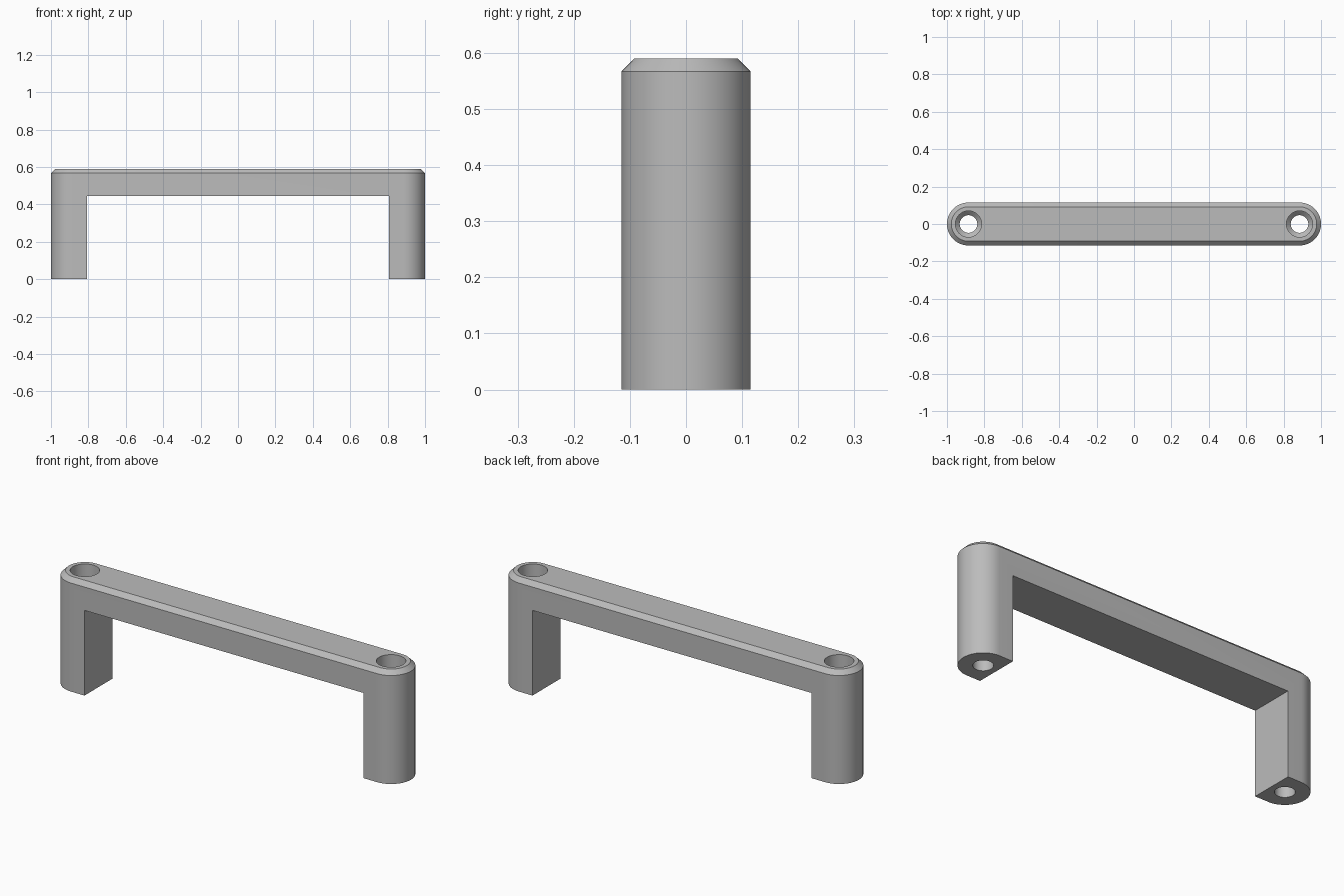
import bpy, bmesh, math

cube = bpy.data.objects.get("Cube")
if cube:
    bpy.data.objects.remove(cube, do_unlink=True)

HOLE_X, RADIUS, HEIGHT, CHAMFER = 0.885, 0.115, 0.59, 0.023
SEGMENTS = 32

grey = bpy.data.materials.new("satin_grey")
grey.use_nodes = True
grey.diffuse_color = (0.5, 0.5, 0.5, 1)
grey.node_tree.nodes["Principled BSDF"].inputs["Base Color"].default_value = (0.5, 0.5, 0.5, 1)


def loft(name, levels, outline):
    """Stack the outline at each (z, radius) level and cap both ends."""
    bm = bmesh.new()
    rings = [[bm.verts.new((x, y, z)) for x, y in outline(r)] for z, r in levels]
    count = len(rings[0])
    for low, high in zip(rings, rings[1:]):
        for i in range(count):
            j = (i + 1) % count
            bm.faces.new((low[i], low[j], high[j], high[i]))
    bm.faces.new(rings[0][::-1])
    bm.faces.new(rings[-1])
    mesh = bpy.data.meshes.new(name)
    bm.to_mesh(mesh)
    bm.free()
    mesh.materials.append(grey)
    obj = bpy.data.objects.new(name, mesh)
    bpy.context.collection.objects.link(obj)
    return obj


def arc(cx, r, start, sweep, steps):
    return [(cx + r * math.cos(start + sweep * i / steps),
             r * math.sin(start + sweep * i / steps)) for i in range(steps + 1)]


def stadium(r):
    return (arc(HOLE_X, r, -math.pi / 2, math.pi, SEGMENTS)
            + arc(-HOLE_X, r, math.pi / 2, math.pi, SEGMENTS))


def cut(target, cutter):
    mod = target.modifiers.new(cutter.name, "BOOLEAN")
    mod.operation = "DIFFERENCE"
    mod.solver = "EXACT"
    mod.object = cutter
    bpy.context.view_layer.objects.active = target
    bpy.ops.object.modifier_apply(modifier=mod.name)
    bpy.data.objects.remove(cutter, do_unlink=True)


# Round-ended handle body with a chamfered top rim
handle = loft("pull_handle", [(0, RADIUS), (HEIGHT - CHAMFER, RADIUS),
                              (HEIGHT, RADIUS - CHAMFER)], stadium)

# Grip opening between the two legs
opening = loft("grip_opening", [(-0.1, 0.807), (0.445, 0.807)],
               lambda r: [(-r, -0.3), (r, -0.3), (r, 0.3), (-r, 0.3)])
cut(handle, opening)

# Recessed screw holes running down through each leg
for side in (-1, 1):
    hole = loft("screw_hole", [(-0.1, 0.047), (0.42, 0.047), (0.443, 0.07), (0.7, 0.07)],
                lambda r: arc(side * HOLE_X, r, 0, 2 * math.pi, 2 * SEGMENTS)[:-1])
    cut(handle, hole)

# Smooth round surfaces, crisp edges
bpy.ops.object.select_all(action="DESELECT")
handle.select_set(True)
bpy.context.view_layer.objects.active = handle
bpy.ops.object.shade_smooth_by_angle(angle=math.radians(30))
